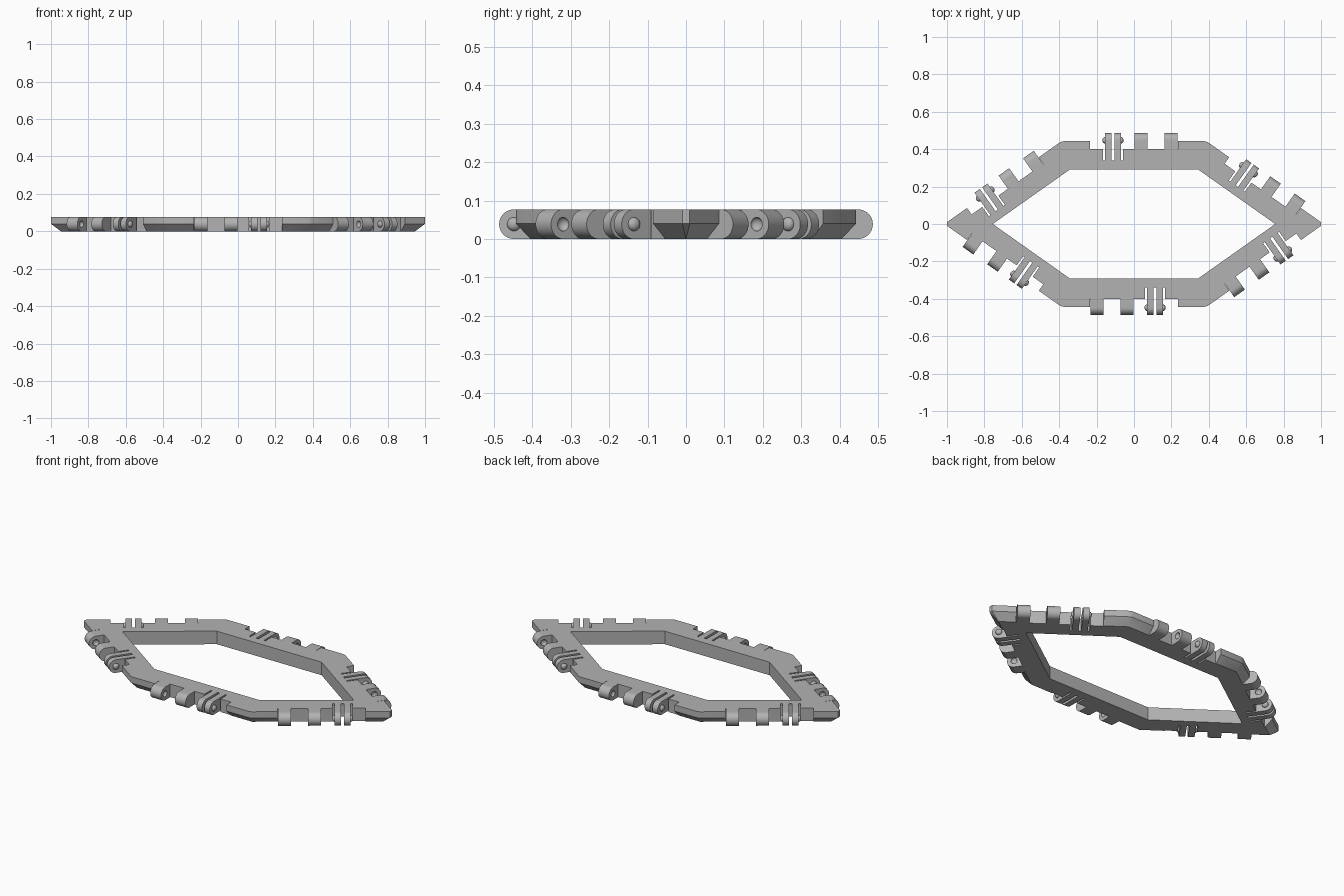
import bpy, bmesh, math
from mathutils import Matrix, Vector

if "Cube" in bpy.data.objects:
    bpy.data.objects.remove(bpy.data.objects["Cube"], do_unlink=True)

H = 0.077            # frame thickness
R = H / 2            # hinge radius
C, D = 0.388, 0.4425  # outer corner
SLOPE = math.sqrt(0.5)
TIP = C + D / SLOPE   # untrimmed tip
AXIS_Y = -0.005      # hinge axis, outward is local -y
NOTCH, SLOT = 0.0425, 0.1025

grey = bpy.data.materials.new("plain grey")
grey.use_nodes = True
grey.diffuse_color = (0.45, 0.45, 0.45, 1)
grey.node_tree.nodes["Principled BSDF"].inputs["Base Color"].default_value = grey.diffuse_color


def make(name, bm):
    bmesh.ops.recalc_face_normals(bm, faces=bm.faces)
    mesh = bpy.data.meshes.new(name)
    bm.to_mesh(mesh)
    bm.free()
    mesh.materials.append(grey)
    ob = bpy.data.objects.new(name, mesh)
    bpy.context.collection.objects.link(ob)
    return ob


def hull(name, points):
    bm = bmesh.new()
    for p in points:
        bm.verts.new(p)
    bmesh.ops.convex_hull(bm, input=bm.verts)
    bmesh.ops.dissolve_limit(bm, angle_limit=0.01, verts=bm.verts, edges=bm.edges)
    return make(name, bm)


def boxes(name, x0, x1, y0, y1, frames):
    bm = bmesh.new()
    for m in frames:
        local = Matrix.Translation(((x0 + x1) / 2, (y0 + y1) / 2, R)) @ Matrix.Diagonal((x1 - x0, y1 - y0, 0.3, 1))
        bmesh.ops.create_cube(bm, size=1, matrix=m @ local)
    return make(name, bm)


def dome(name, x, height):
    bm = bmesh.new()
    m = (Matrix.Translation((x, AXIS_Y, R)) @ Matrix.Diagonal((height, 0.018, 0.018, 1))
         @ Matrix.Rotation(math.pi / 2, 4, 'Y'))
    bmesh.ops.create_uvsphere(bm, u_segments=20, v_segments=12, radius=1, matrix=m)
    return make(name, bm)


def knuckle(name, x0, x1, back):
    # bar with a half-round outer end, extruded along the hinge axis
    bm = bmesh.new()
    arc = [math.pi * (0.5 + i / 20) for i in range(21)]
    profile = [(back, 0), (back, H)] + [(AXIS_Y + R * math.cos(a), R + R * math.sin(a)) for a in arc]
    face = bm.faces.new([bm.verts.new((x0, y, z)) for y, z in profile])
    ext = bmesh.ops.extrude_face_region(bm, geom=[face])
    verts = [v for v in ext["geom"] if isinstance(v, bmesh.types.BMVert)]
    bmesh.ops.translate(bm, verts=verts, vec=(x1 - x0, 0, 0))
    return make(name, bm)


def cut(ob, cutter):
    mod = ob.modifiers.new("cut", 'BOOLEAN')
    mod.operation, mod.solver, mod.object = 'DIFFERENCE', 'EXACT', cutter
    bpy.context.view_layer.update()
    mesh = bpy.data.meshes.new_from_object(ob.evaluated_get(bpy.context.evaluated_depsgraph_get()))
    ob.modifiers.clear()
    ob.data = mesh
    bpy.data.objects.remove(cutter, do_unlink=True)


def smooth(ob):
    bpy.ops.object.select_all(action='DESELECT')
    ob.select_set(True)
    bpy.context.view_layer.objects.active = ob
    bpy.ops.object.shade_smooth_by_angle(angle=math.radians(30))


def mirror4(x, y, z):
    return [(sx * x, sy * y, z) for sx in (1, -1) for sy in (1, -1)]


# Local frame for each of the six sides
corners = [Vector(p) for p in ((-C, -D, 0), (C, -D, 0), (TIP, 0, 0), (C, D, 0), (-C, D, 0), (-TIP, 0, 0))]
sides = []
for a, b in zip(corners, corners[1:] + corners[:1]):
    d = b - a
    sides.append(Matrix.Translation((a + b) / 2) @ Matrix.Rotation(math.atan2(d.y, d.x), 4, 'Z'))

# Hexagonal frame with trimmed corners and a lower outer chamfer
points = []
for z in (H, 0.04):
    points += mirror4(1, (TIP - 1) * SLOPE, z)
    points += mirror4(C - 0.01, D, z) + mirror4(C + 0.008, D - 0.008 * SLOPE, z)
points += mirror4(C - R * 0.318, D - R, 0)
points += [(s * (TIP - R * math.sqrt(3)), 0, 0) for s in (1, -1)]
frame = hull("hexagonal_frame", points)

opening = []
for z in (-0.1, 0.2):
    opening += mirror4(0.342, 0.292, z) + [(0.755, 0, z), (-0.755, 0, z)]
cut(frame, hull("opening_cutter", opening))
cut(frame, boxes("notch_cutter", -0.235, 0.235, -0.1, NOTCH, sides))
cut(frame, boxes("slot_cutter", 0.06, 0.165, -0.1, SLOT, sides))
smooth(frame)

# Hinge set for one side: two socket blocks, two spring plates, two snap domes
blocks = [knuckle("outer_socket_block", -0.233, -0.163, NOTCH),
          knuckle("inner_socket_block", -0.072, -0.003, NOTCH)]
for block, x in zip(blocks, (-0.163, -0.072)):
    cut(block, dome("dimple_cutter", x, 0.014))
parts = blocks + [knuckle("inner_spring_plate", 0.07, 0.105, SLOT),
                  knuckle("outer_spring_plate", 0.12, 0.155, SLOT),
                  dome("inner_snap_dome", 0.07, 0.014),
                  dome("outer_snap_dome", 0.155, 0.014)]

# Repeat the hinge set around the frame
for part in parts:
    smooth(part)
    for m in sides[1:]:
        copy = part.copy()
        copy.matrix_world = m
        bpy.context.collection.objects.link(copy)
    part.matrix_world = sides[0]
